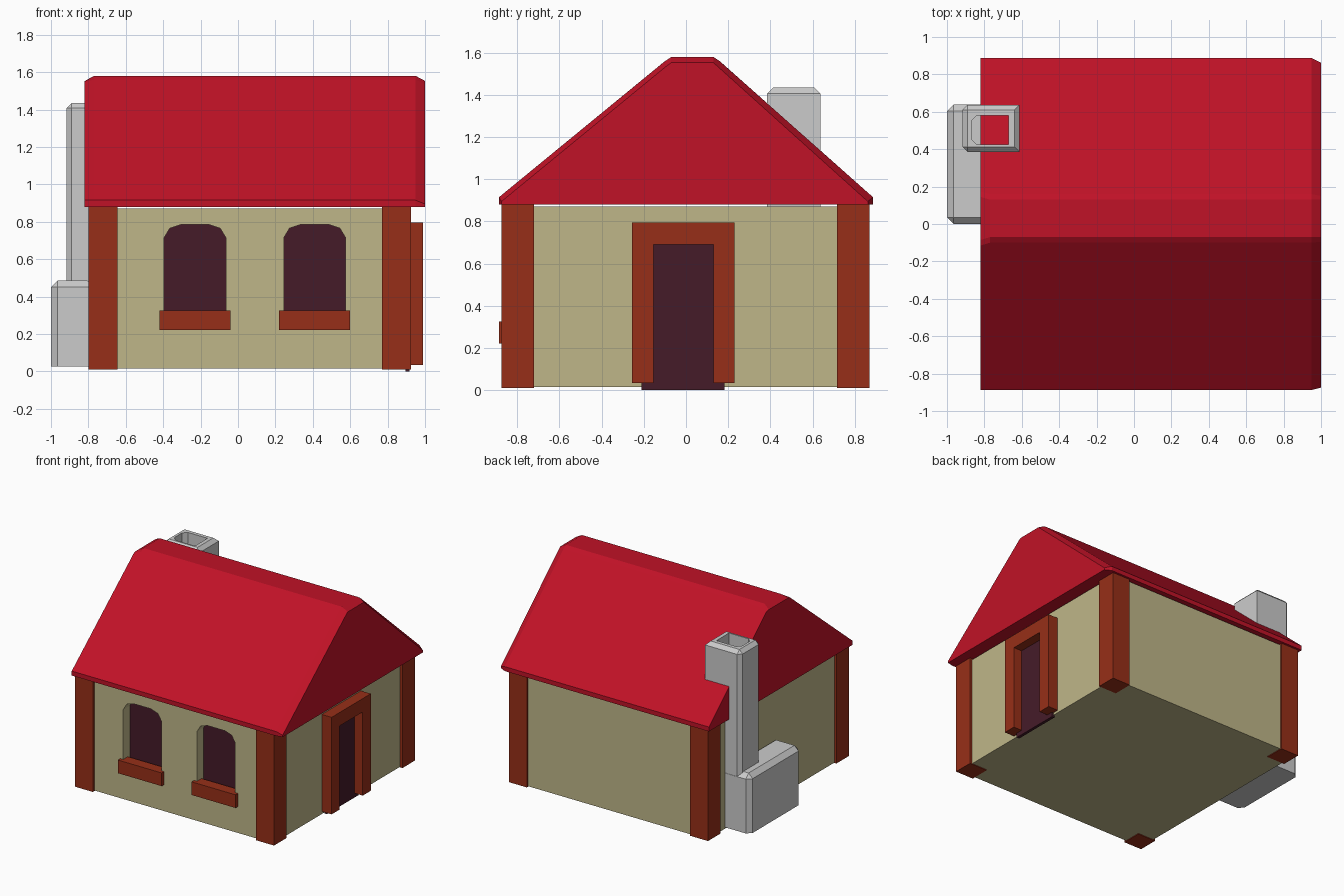
import bpy, bmesh
from mathutils import Vector

if "Cube" in bpy.data.objects:
    bpy.data.objects.remove(bpy.data.objects["Cube"])


def mat(name, r, g, b):
    m = bpy.data.materials.new(name)
    m.diffuse_color = (r, g, b, 1)
    m.use_nodes = True
    m.node_tree.nodes["Principled BSDF"].inputs["Base Color"].default_value = m.diffuse_color
    return m


PLASTER = mat("plaster", 0.52, 0.47, 0.25)
RED = mat("roof_red", 0.53, 0.006, 0.02)
BROWN = mat("brick_brown", 0.31, 0.028, 0.009)
DARK = mat("dark_opening", 0.06, 0.011, 0.022)


def finish(name, bm, material=None):
    bmesh.ops.recalc_face_normals(bm, faces=bm.faces)
    me = bpy.data.meshes.new(name)
    bm.to_mesh(me)
    bm.free()
    ob = bpy.data.objects.new(name, me)
    bpy.context.collection.objects.link(ob)
    if material:
        me.materials.append(material)
    return ob


def loft(name, rings, material=None, bevel=0, pick=None):
    """Skin closed rings of points, cap both ends, optionally chamfer picked edges."""
    bm = bmesh.new()
    vs = [[bm.verts.new(p) for p in ring] for ring in rings]
    n = len(vs[0])
    for a, b in zip(vs, vs[1:]):
        for i in range(n):
            j = (i + 1) % n
            bm.faces.new((a[i], a[j], b[j], b[i]))
    bm.faces.new(vs[0])
    bm.faces.new(vs[-1])
    if bevel:
        edges = [e for e in bm.edges if pick(*(v.co for v in e.verts))]
        bmesh.ops.bevel(bm, geom=edges, offset=bevel, segments=1,
                        affect='EDGES', profile=0.5)
    return finish(name, bm, material)


def box(name, x, y, z, material=None, bevel=0, pick=None):
    rings = [[(x[0], y[0], h), (x[1], y[0], h), (x[1], y[1], h), (x[0], y[1], h)] for h in z]
    return loft(name, rings, material, bevel, pick)


def cut(target, cutter):
    cutter.hide_render = True
    cutter.hide_viewport = True
    m = target.modifiers.new("cut", 'BOOLEAN')
    m.operation, m.solver, m.object = 'DIFFERENCE', 'EXACT', cutter


# Walls and corner posts
walls = box("walls", (-0.785, 0.905), (-0.857, 0.857), (0.015, 0.872), PLASTER)
for side, x in (("left", (-0.80, -0.645)), ("right", (0.77, 0.925))):
    for end, y in (("front", (-0.875, -0.72)), ("back", (0.715, 0.87))):
        box(f"{end}_{side}_post", x, y, (0.01, 0.885), BROWN)

# Recessed arched windows with sills
ARCH = [(-0.165, 0.27), (0.165, 0.27), (0.165, 0.715), (0.135, 0.765), (0.075, 0.785),
        (-0.075, 0.785), (-0.135, 0.765), (-0.165, 0.715)]
for side, cx in (("left", -0.23), ("right", 0.41)):
    def arch(y):
        return [(cx + x, y, z) for x, z in ARCH]
    cut(walls, loft(f"{side}_window_cutter", [arch(-0.95), arch(-0.765)]))
    loft(f"{side}_window_pane", [arch(-0.775), arch(-0.76)], DARK)
    box(f"{side}_window_sill", (cx - 0.19, cx + 0.19), (-0.887, -0.80), (0.222, 0.325), BROWN)

# Door and its frame, one inverted U
box("door", (0.895, 0.918), (-0.21, 0.182), (0.0, 0.74), DARK)
FRAME = [(-0.255, 0.035), (-0.255, 0.795), (0.23, 0.795), (0.23, 0.035),
         (0.13, 0.035), (0.13, 0.69), (-0.155, 0.69), (-0.155, 0.035)]
loft("door_frame", [[(x, y, z) for y, z in FRAME] for x in (0.895, 0.99)], BROWN)

# Roof with blunt ridge and chamfered gable ends
FULL = [(-0.887, 0.88), (-0.887, 0.915), (-0.1, 1.56), (-0.07, 1.58),
        (0.13, 1.58), (0.16, 1.56), (0.887, 0.915), (0.887, 0.88)]
BLUNT = [(-0.887, 0.88), (-0.887, 0.915), (-0.115, 1.548), (-0.085, 1.552),
         (0.145, 1.552), (0.174, 1.548), (0.887, 0.915), (0.887, 0.88)]
INSET = [(-0.875, 0.88), (-0.875, 0.895), (-0.095, 1.535), (-0.07, 1.553),
         (0.13, 1.553), (0.15, 1.535), (0.862, 0.895), (0.862, 0.88)]
loft("roof", [[(x, y, z) for y, z in prof] for x, prof in
              ((-0.82, BLUNT), (-0.77, FULL), (0.95, FULL), (1.0, INSET))], RED)

# Chimney base, chamfered on top and outer corners
box("chimney_base", (-1.0, -0.77), (0.0, 0.638), (0.025, 0.485), None, 0.035,
    lambda a, b: (a.z > 0.4 and b.z > 0.4) or (a.x < -0.9 and b.x < -0.9 and a.z != b.z))

# Chimney stack, wider above the eaves, with an open flue
STACK = [(-0.918, 0.44), (-0.77, 0.44), (-0.77, 0.885), (-0.612, 0.885),
         (-0.612, 1.435), (-0.918, 1.435)]
stack = loft("chimney_stack", [[(x, y, z) for x, z in STACK] for y in (0.385, 0.637)],
             None, 0.028,
             lambda a, b: (a.z > 1.4 and b.z > 1.4) or (a.x < -0.9 and b.x < -0.9 and a.z != b.z))
cut(stack, box("flue_cutter", (-0.87, -0.67), (0.425, 0.58), (0.92, 1.6), None, 0.03,
               lambda a, b: a.x < -0.8 and b.x < -0.8 and a.z != b.z))
